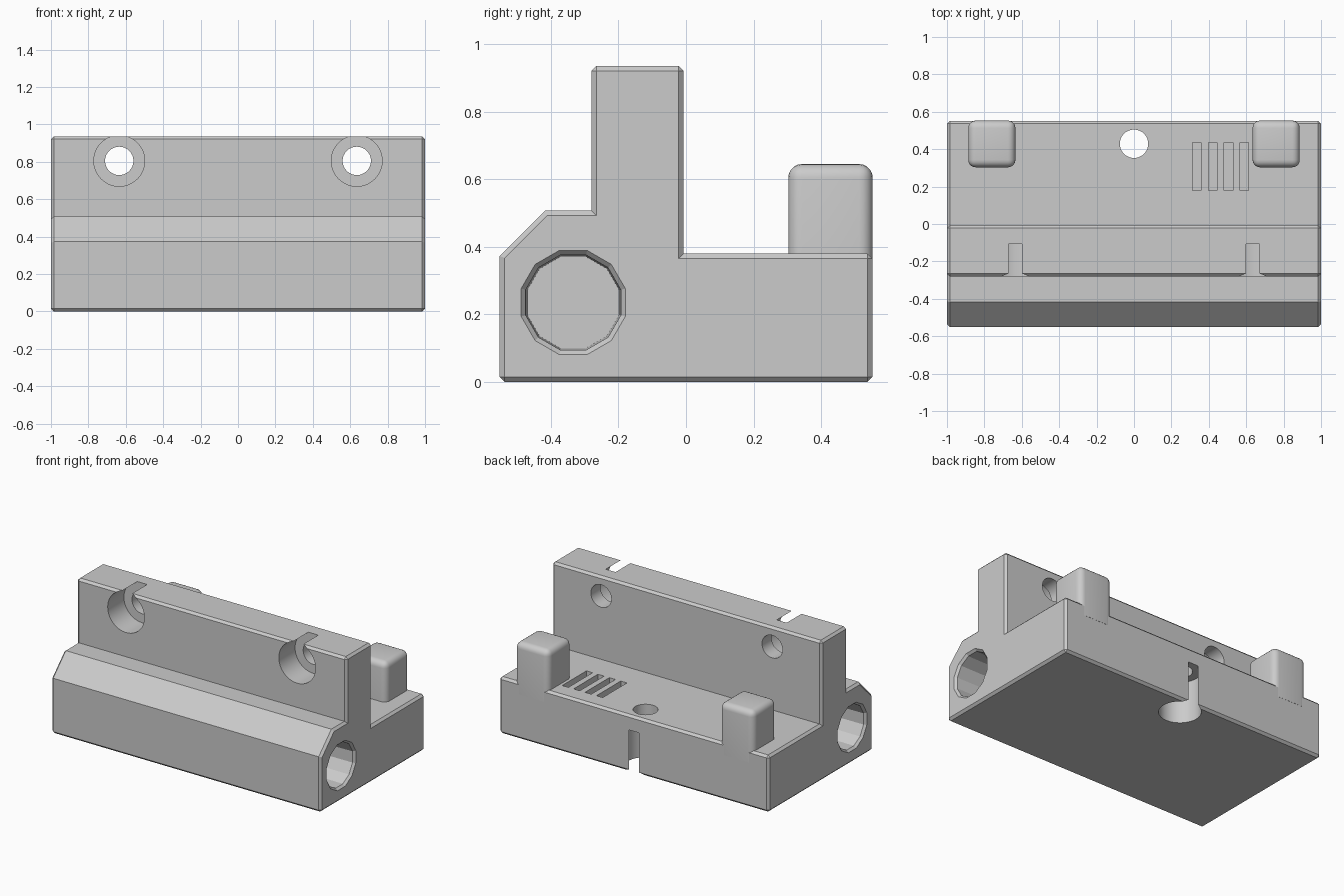
import bpy
import bmesh
import math
from mathutils import Matrix, Vector

if "Cube" in bpy.data.objects:
    bpy.data.objects.remove(bpy.data.objects["Cube"])

grey = bpy.data.materials.new("plain grey")
grey.use_nodes = True
COLOR = (0.6, 0.6, 0.6, 1)
grey.diffuse_color = COLOR
grey.node_tree.nodes["Principled BSDF"].inputs["Base Color"].default_value = COLOR


def make_object(name, bm):
    bmesh.ops.recalc_face_normals(bm, faces=bm.faces)
    mesh = bpy.data.meshes.new(name)
    bm.to_mesh(mesh)
    bm.free()
    mesh.materials.append(grey)
    obj = bpy.data.objects.new(name, mesh)
    bpy.context.collection.objects.link(obj)
    return obj


def box(name, low, high):
    bm = bmesh.new()
    low, high = Vector(low), Vector(high)
    size = high - low
    bmesh.ops.create_cube(bm, size=1, matrix=Matrix.Translation((low + high) / 2) @ Matrix.Diagonal((*size, 1)))
    return make_object(name, bm)


def cone(name, start, end, r1, r2, sides=32, turn=0):
    """Cylinder or cone running from start to end."""
    start, end = Vector(start), Vector(end)
    axis = end - start
    bm = bmesh.new()
    matrix = (Matrix.Translation((start + end) / 2)
              @ axis.to_track_quat("Z", "Y").to_matrix().to_4x4()
              @ Matrix.Rotation(turn, 4, "Z"))
    bmesh.ops.create_cone(bm, cap_ends=True, segments=sides, radius1=r1, radius2=r2,
                          depth=axis.length, matrix=matrix)
    return make_object(name, bm)


def activate(obj):
    bpy.ops.object.select_all(action="DESELECT")
    obj.select_set(True)
    bpy.context.view_layer.objects.active = obj


def cut(target, cutter):
    mod = target.modifiers.new("cut", "BOOLEAN")
    mod.operation = "DIFFERENCE"
    mod.solver = "EXACT"
    mod.object = cutter
    activate(target)
    bpy.ops.object.modifier_apply(modifier=mod.name)
    bpy.data.objects.remove(cutter)


# Body: stepped side profile extruded along x
BACK, TOP, DECK = 0.552, 0.936, 0.38
profile = [(-BACK, 0), (BACK, 0), (BACK, DECK), (-0.007, DECK), (-0.007, TOP),
           (-0.28, TOP), (-0.28, 0.507), (-0.418, 0.507), (-BACK, 0.373)]
bm = bmesh.new()
face = bm.faces.new([bm.verts.new((-1, y, z)) for y, z in profile])
grown = bmesh.ops.extrude_face_region(bm, geom=[face])["geom"]
bmesh.ops.translate(bm, vec=(2, 0, 0), verts=[v for v in grown if isinstance(v, bmesh.types.BMVert)])
bmesh.ops.recalc_face_normals(bm, faces=bm.faces)
# Chamfer the square outer edges only
sharp = [e for e in bm.edges if e.calc_face_angle_signed() > math.radians(60)]
bmesh.ops.bevel(bm, geom=sharp, offset=0.015, segments=1, affect="EDGES", profile=0.5)
body = make_object("body", bm)

for side in (-1, 1):
    # Blind twelve-sided bore with a chamfered mouth in each end
    y, z, turn = -0.334, 0.235, math.radians(15)
    cut(body, cone("bore", (side * 1.0, y, z), (side * 0.6, y, z), 0.146, 0.141, 12, turn))
    cut(body, cone("bore_mouth", (side * 1.01, y, z), (side * 0.98, y, z), 0.169, 0.141, 12, turn))
    # Bolt hole and counterbore through the upright wall
    x, z = side * 0.635, 0.805
    cut(body, cone("wall_hole", (x, -0.5, z), (x, 0.2, z), 0.076, 0.076))
    cut(body, cone("wall_counterbore", (x, -0.4, z), (x, -0.108, z), 0.136, 0.136, 48))

# Bolt hole and counterbore through the base
cut(body, cone("base_hole", (0, 0.429, -0.2), (0, 0.429, 0.6), 0.076, 0.076))
cut(body, cone("base_counterbore", (0, 0.429, -0.2), (0, 0.429, 0.28), 0.1285, 0.1285, 48))

# Row of narrow slots in the deck
for i in range(4):
    x = 0.312 + i * 0.085
    cut(body, box("slot", (x, 0.18, DECK - 0.04), (x + 0.046, 0.437, 0.5)))

activate(body)
bpy.ops.object.shade_smooth_by_angle(angle=math.radians(20))

# Rounded posts at the back corners
for name, side in (("right_post", -1), ("left_post", 1)):
    post = box(name, (side * 0.76 - 0.126, 0.303, 0.3), (side * 0.76 + 0.126, BACK + 0.001, 0.645))
    bm = bmesh.new()
    bm.from_mesh(post.data)
    edges = [e for e in bm.edges if max(v.co.z for v in e.verts) > 0.5]
    bmesh.ops.bevel(bm, geom=edges, offset=0.04, segments=5, affect="EDGES", profile=0.5)
    bm.to_mesh(post.data)
    bm.free()
    activate(post)
    bpy.ops.object.shade_smooth_by_angle(angle=math.radians(35))
